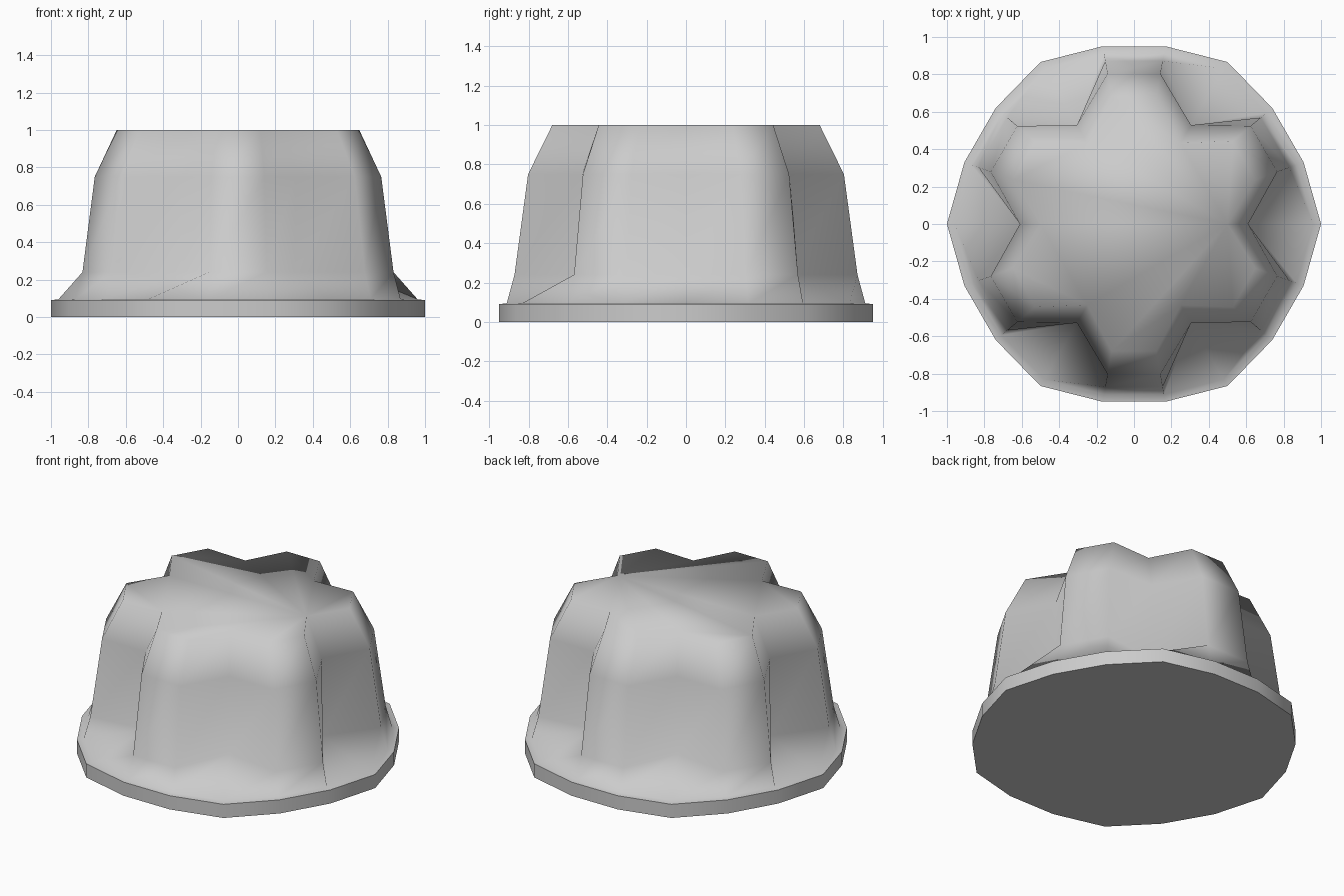
import bpy, bmesh
from math import cos, sin, radians

if "Cube" in bpy.data.objects:
    bpy.data.objects.remove(bpy.data.objects["Cube"])

# Rings from bottom to top: (height, radius at the six grooves, radius at the lobe corners)
RINGS = [
    (0.00, 1.00, 0.965),   # brim underside
    (0.09, 1.00, 0.965),   # brim edge
    (0.095, 0.96, 0.925),  # foot of the wall
    (0.24, 0.61, 0.885),   # top of the flare
    (0.75, 0.61, 0.815),   # shoulder
    (1.00, 0.50, 0.69),    # top rim
]

bm = bmesh.new()
rings = []
for z, groove, lobe in RINGS:
    ring = []
    for i in range(18):
        r = groove if i % 3 == 0 else lobe
        a = radians(20 * i)
        ring.append(bm.verts.new((r * cos(a), r * sin(a), z)))
    rings.append(ring)

# Side walls
for low, high in zip(rings, rings[1:]):
    for i in range(18):
        j = (i + 1) % 18
        bm.faces.new((low[i], low[j], high[j], high[i]))

# Bottom and top caps
bm.faces.new(rings[0][::-1])
bm.faces.new(rings[-1])
bmesh.ops.recalc_face_normals(bm, faces=bm.faces[:])

mesh = bpy.data.meshes.new("fluted_cap")
bm.to_mesh(mesh)
bm.free()
knob = bpy.data.objects.new("fluted_cap", mesh)
bpy.context.collection.objects.link(knob)

# Smooth walls, sharp brim
bpy.context.view_layer.objects.active = knob
knob.select_set(True)
bpy.ops.object.shade_smooth_by_angle(angle=radians(75))
